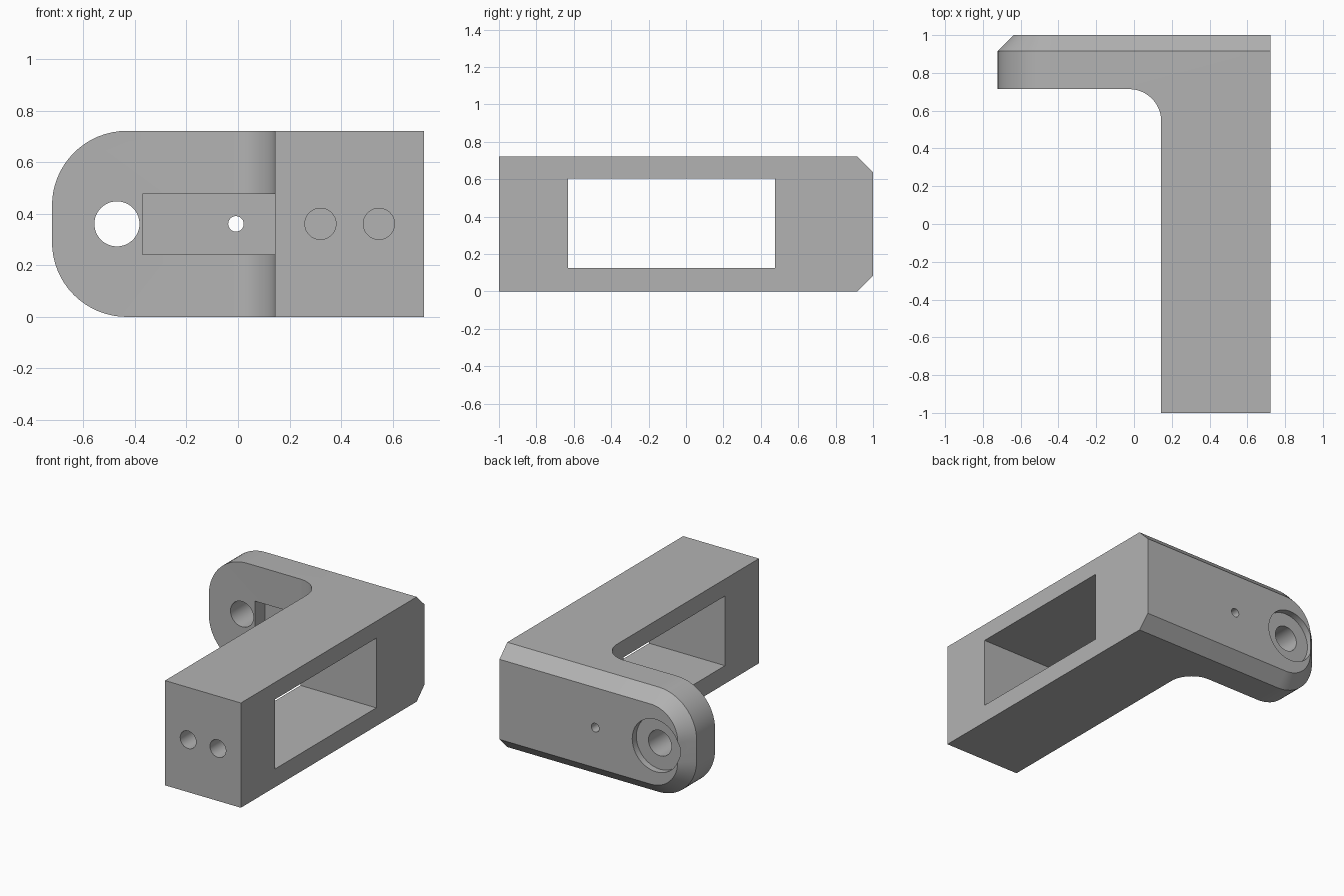
import bpy, bmesh
from math import sin, cos, pi, radians
from mathutils import Matrix, Vector

cube = bpy.data.objects.get("Cube")
if cube:
    bpy.data.objects.remove(cube)

HALF, HEIGHT, CHAMFER = 0.722, 0.722, 0.085
MID = HEIGHT / 2

grey = bpy.data.materials.new("plain grey")
grey.use_nodes = True
color = (0.45, 0.45, 0.45, 1)
grey.diffuse_color = color
grey.node_tree.nodes["Principled BSDF"].inputs["Base Color"].default_value = color


def make_object(name, bm):
    bmesh.ops.recalc_face_normals(bm, faces=bm.faces)
    mesh = bpy.data.meshes.new(name)
    bm.to_mesh(mesh)
    bm.free()
    mesh.materials.append(grey)
    obj = bpy.data.objects.new(name, mesh)
    bpy.context.collection.objects.link(obj)
    return obj


def loft(name, rings):
    """Skin matching rings of points and cap both ends."""
    bm = bmesh.new()
    loops = [[bm.verts.new(p) for p in ring] for ring in rings]
    n = len(loops[0])
    for a, b in zip(loops, loops[1:]):
        for i in range(n):
            j = (i + 1) % n
            bm.faces.new((a[i], a[j], b[j], b[i]))
    bm.faces.new(loops[0])
    bm.faces.new(loops[-1])
    return make_object(name, bm)


def arc(cx, cy, r, start, end, steps=16):
    angles = [radians(start + (end - start) * i / steps) for i in range(steps + 1)]
    return [(cx + r * cos(a), cy + r * sin(a)) for a in angles]


def box(name, low, high):
    low, high = Vector(low), Vector(high)
    bm = bmesh.new()
    bmesh.ops.create_cube(bm, size=1)
    bmesh.ops.scale(bm, vec=high - low, verts=bm.verts)
    bmesh.ops.translate(bm, vec=(low + high) / 2, verts=bm.verts)
    return make_object(name, bm)


def drill(name, start, end, radius):
    start, end = Vector(start), Vector(end)
    axis = end - start
    bm = bmesh.new()
    bmesh.ops.create_cone(bm, cap_ends=True, segments=48, radius1=radius,
                          radius2=radius, depth=axis.length)
    turn = axis.to_track_quat('Z', 'Y').to_matrix().to_4x4()
    bm.transform(Matrix.Translation((start + end) / 2) @ turn)
    return make_object(name, bm)


def combine(target, tool, operation):
    mod = target.modifiers.new(tool.name, 'BOOLEAN')
    mod.operation, mod.object, mod.solver = operation, tool, 'EXACT'
    bpy.ops.object.select_all(action='DESELECT')
    bpy.context.view_layer.objects.active = target
    target.select_set(True)
    bpy.ops.object.modifier_apply(modifier=mod.name)
    bpy.data.objects.remove(tool)


# Outer envelope: rounded end at -x, chamfered rim at the back
def envelope_ring(y, inset):
    r = 0.29
    cx = -HALF + r
    left = (arc(cx, HEIGHT - r, r - inset, 90, 180)
            + arc(cx, r, r - inset, 180, 270))
    outline = [(HALF, inset), (HALF, HEIGHT - inset)] + left
    return [(x, y, z) for x, z in outline]


bracket = loft("bracket", [envelope_ring(-1, 0), envelope_ring(1 - CHAMFER, 0),
                           envelope_ring(1, CHAMFER)])

# L-shaped plan with a filleted inner corner
SIDE, FLANGE, FILLET = 0.144, 0.714, 0.17
plan = [(SIDE, -1.1), (0.8, -1.1), (0.8, 1.1), (-0.8, 1.1), (-0.8, FLANGE)]
plan += arc(SIDE - FILLET, FLANGE - FILLET, FILLET, 90, 0)
combine(bracket, loft("plan", [[(x, y, z) for x, y in plan] for z in (-0.1, 0.85)]),
        'INTERSECT')

# Window, groove, bores and holes
BORE = -0.47
cutters = [
    box("window", (0, -0.63, 0.125), (0.9, 0.475, 0.605)),
    box("groove", (BORE + 0.1, 0.54, 0.242), (SIDE + 0.0005, 0.82, 0.477)),
    drill("front_bore", (BORE, 0.6, MID), (BORE, 0.84, MID), 0.18),
    drill("back_bore", (BORE, 0.955, MID), (BORE, 1.1, MID), 0.18),
    drill("pivot_hole", (BORE, 0.5, MID), (BORE, 1.2, MID), 0.0875),
    drill("pin_hole", (-0.008, 0.4, MID), (-0.008, 1.2, MID), 0.03),
]
for y in (-0.715, 0.555):
    cutters.append(drill("side_hole", (-0.1, y, MID), (0.9, y, MID), 0.06))
for x in (0.32, 0.547):
    cutters.append(drill("end_hole", (x, -1.1, MID), (x, -0.72, MID), 0.0605))
for cutter in cutters:
    combine(bracket, cutter, 'DIFFERENCE')

bpy.ops.object.shade_smooth_by_angle(angle=radians(25))
